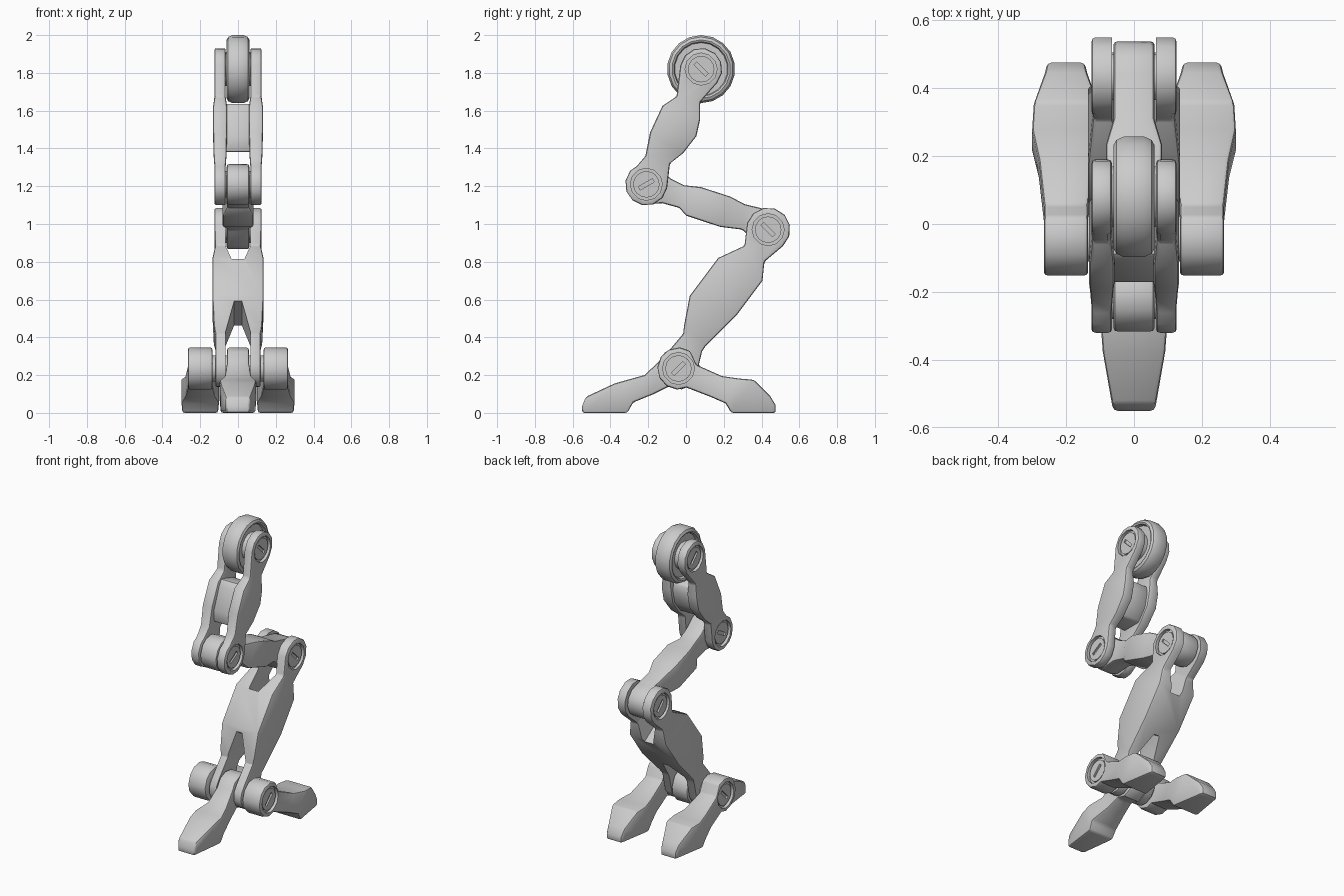
import bpy, bmesh
from math import radians, sin, cos, pi
from mathutils import Vector, Matrix

if "Cube" in bpy.data.objects:
    bpy.data.objects.remove(bpy.data.objects["Cube"])

# Joint centres as (y, z)
HIP, KNEE = Vector((.08, 1.82)), Vector((-.21, 1.21))
HOCK, ANKLE = Vector((.435, .97)), Vector((-.04, .235))


def finish(bm, name):
    bmesh.ops.recalc_face_normals(bm, faces=bm.faces[:])
    me = bpy.data.meshes.new(name)
    bm.to_mesh(me)
    bm.free()
    ob = bpy.data.objects.new(name, me)
    bpy.context.collection.objects.link(ob)
    return ob


def activate(ob):
    bpy.ops.object.select_all(action='DESELECT')
    ob.select_set(True)
    bpy.context.view_layer.objects.active = ob


def smooth(ob):
    activate(ob)
    bpy.ops.object.shade_smooth_by_angle(angle=radians(32))


def bevel(ob, width):
    m = ob.modifiers.new("bevel", 'BEVEL')
    m.width, m.segments = width, 2
    m.limit_method, m.angle_limit = 'ANGLE', radians(38)
    activate(ob)
    bpy.ops.object.modifier_apply(modifier=m.name)


def cut(ob, cutter):
    cutter.hide_render = True
    m = ob.modifiers.new("cut", 'BOOLEAN')
    m.operation, m.object, m.solver = 'DIFFERENCE', cutter, 'EXACT'
    activate(ob)
    bpy.ops.object.modifier_apply(modifier=m.name)
    bpy.data.objects.remove(cutter)


def arc(c, r, hw, toward, near):
    """Rounded end stations about joint c, starting at the far tip."""
    d = (toward - c).normalized()
    n = Vector((d.y, -d.x))
    if n.dot(Vector(near[:2]) - Vector(near[2:4])) < 0:
        n = -n
    out = []
    for deg in (15, 45, 75, 105):
        a = radians(deg)
        p, q = c - d * cos(a) * r + n * sin(a) * r, c - d * cos(a) * r - n * sin(a) * r
        out.append((p.x, p.y, q.x, q.y, hw))
    return out


def loft(name, stations, x=0, width=.012):
    """Box-section loft; a station is (y, z, y, z, half width)."""
    bm = bmesh.new()
    rings = []
    for y1, z1, y2, z2, h in stations:
        rings.append([bm.verts.new(p) for p in
                      ((x - h, y1, z1), (x + h, y1, z1), (x + h, y2, z2), (x - h, y2, z2))])
    for a, b in zip(rings, rings[1:]):
        for i in range(4):
            j = (i + 1) % 4
            bm.faces.new((a[i], a[j], b[j], b[i]))
    bm.faces.new(rings[0])
    bm.faces.new(rings[-1])
    ob = finish(bm, name)
    bevel(ob, width)
    return ob


def cylinder(name, c, r, x0, x1, sides=16):
    bm = bmesh.new()
    bmesh.ops.create_cone(bm, cap_ends=True, segments=sides, radius1=r, radius2=r, depth=x1 - x0,
                          matrix=Matrix.Translation(((x0 + x1) / 2, c.x, c.y)) @ Matrix.Rotation(pi / 2, 4, 'Y'))
    return finish(bm, name)


def recess(ob, c, side, outer):
    a, b = sorted((side * (outer - .02), side * (outer + .1)))
    cut(ob, cylinder("recess_cutter", c, .085, a, b, 12))


def pin(name, c, half, slot_deg):
    ob = cylinder(name, c, .07, -half, half)
    for s in (-1, 1):
        bm = bmesh.new()
        bmesh.ops.create_cube(bm, size=1, matrix=Matrix.Translation((s * half, c.x, c.y))
                              @ Matrix.Rotation(radians(slot_deg), 4, 'X')
                              @ Matrix.Diagonal((.02, .085, .02, 1)))
        cut(ob, finish(bm, "slot_cutter"))
    smooth(ob)


# Hip wheel with recessed sides and a raised hub
half = [(.0, .065), (.09, .065), (.09, .035), (.14, .035), (.145, .055), (.155, .06), (.17, .052), (.18, .03)]
bm = bmesh.new()
prof = [bm.verts.new((x, HIP.x, HIP.y + r)) for r, x in half + [(r, -x) for r, x in half[::-1]]]
edges = [bm.edges.new(e) for e in zip(prof, prof[1:])]
bmesh.ops.spin(bm, geom=prof + edges, cent=(0, HIP.x, HIP.y), axis=(1, 0, 0), angle=2 * pi, steps=18)
bmesh.ops.remove_doubles(bm, verts=bm.verts[:], dist=1e-4)
smooth(finish(bm, "hip_wheel"))

# Thigh: two side plates joined by a block
mid = [(-.05, 1.675, .075, 1.645, .03), (-.125, 1.625, .075, 1.555, .037), (-.19, 1.485, .055, 1.465, .037),
       (-.215, 1.36, -.015, 1.375, .034), (-.262, 1.305, -.085, 1.32, .03)]
thigh = arc(HIP, .112, .03, KNEE, mid[0]) + mid + arc(KNEE, .112, .03, HIP, mid[-1])[::-1]
for s, side in ((1, "right"), (-1, "left")):
    ob = loft("thigh_plate_" + side, thigh, s * .095)
    recess(ob, HIP, s, .125)
    recess(ob, KNEE, s, .125)
    smooth(ob)
smooth(loft("thigh_block", [(-.09, 1.64, .045, 1.6, .07), (-.115, 1.6, .055, 1.55, .07),
                            (-.17, 1.46, .035, 1.46, .07), (-.165, 1.38, -.03, 1.38, .07)]))

# Middle link between knee and hock
mid = [(-.08, 1.24, -.125, 1.11, .06), (-.01, 1.205, -.035, 1.085, .06), (.08, 1.195, .0, 1.045, .083),
       (.235, 1.145, .18, .985, .083), (.31, 1.105, .30, .97, .06)]
smooth(loft("middle_link", arc(KNEE, .107, .06, HOCK, mid[0]) + mid + arc(HOCK, .103, .06, KNEE, mid[-1])[::-1]))

# Shin: solid body forked at both ends
mid = [(.31, .885, .415, .80, .122), (.17, .82, .405, .70, .136), (.02, .62, .27, .52, .136),
       (-.01, .465, .105, .355, .128), (-.015, .42, .085, .325, .12)]
shin = loft("shin", arc(HOCK, .117, .125, ANKLE, mid[0]) + mid + arc(ANKLE, .1, .12, HOCK, mid[-1])[::-1])
d = (HOCK - ANKLE).normalized()
n = Vector((d.y, -d.x)) * .35
for poly in ([(.065, 1.1), (.065, .73), (.035, .6)], [(.065, -.2), (.065, .18), (.02, .33)]):
    poly = poly + [(-x, t) for x, t in poly[::-1]]
    bm = bmesh.new()
    a, b = [[bm.verts.new((x, *(ANKLE + d * t + n * k))) for x, t in poly] for k in (-1, 1)]
    bm.faces.new(a)
    bm.faces.new(b)
    for i in range(6):
        j = (i + 1) % 6
        bm.faces.new((a[i], a[j], b[j], b[i]))
    cut(shin, finish(bm, "fork_cutter"))
for s in (-1, 1):
    recess(shin, HOCK, s, .125)
smooth(shin)

# Front toe
toe = [(-.14, .275, -.09, .14, .058), (-.22, .2, -.17, .1, .07), (-.31, .175, -.28, .055, .097),
       (-.38, .155, -.31, .0, .092), (-.53, .085, -.53, .0, .065), (-.55, .035, -.55, .0, .06)]
smooth(loft("front_toe", arc(ANKLE, .112, .058, Vector((-.3, .12)), toe[0]) + toe))

# Rear toes
toe = [(.055, .255, .0, .135, .065), (.19, .195, .13, .085, .08), (.28, .182, .21, .05, .1),
       (.36, .175, .24, .0, .095), (.445, .09, .445, .0, .062), (.475, .04, .475, .0, .055)]
toe = arc(ANKLE, .112, .065, Vector((.3, .12)), toe[0]) + toe
for s, side in ((1, "right"), (-1, "left")):
    ob = loft("rear_toe_" + side, toe, s * .2)
    recess(ob, ANKLE, s, .265)
    smooth(ob)

# Slotted joint pins
pin("hip_pin", HIP, .116, -45)
pin("knee_pin", KNEE, .116, 30)
pin("hock_pin", HOCK, .116, -45)
pin("ankle_pin", ANKLE, .256, 45)
